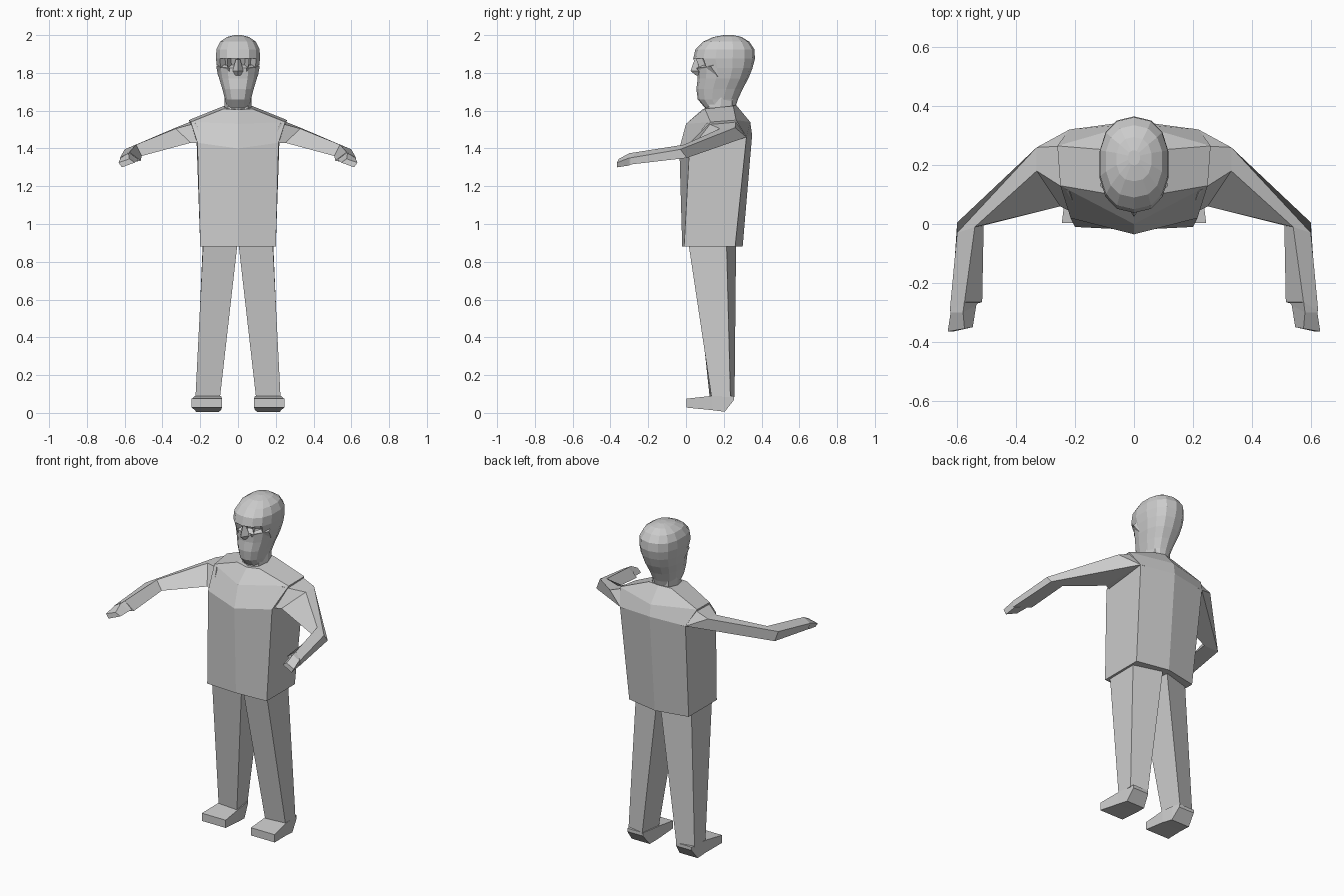
import bpy, bmesh
from math import sin, cos, pi, copysign


def make(name, rings, closed=True, mirror=True, caps=True):
    """Loft through rings of equal point count; optionally mirror across x = 0."""
    bm = bmesh.new()
    vs = [[bm.verts.new(p) for p in r] for r in rings]
    n = len(rings[0])
    for a, b in zip(vs, vs[1:]):
        for i in range(n if closed else n - 1):
            j = (i + 1) % n
            bm.faces.new((a[i], a[j], b[j], b[i]))
    if caps:
        bm.faces.new(vs[0][::-1])
        bm.faces.new(vs[-1])
    bmesh.ops.recalc_face_normals(bm, faces=bm.faces)
    me = bpy.data.meshes.new(name)
    bm.to_mesh(me)
    bm.free()
    ob = bpy.data.objects.new(name, me)
    bpy.context.collection.objects.link(ob)
    if mirror:
        ob.modifiers.new("mirror", 'MIRROR').use_clip = True
    return ob


# Torso: half sections from front centre round to back centre
make("torso", [
    [(0, -.02, .88), (.20, -.01, .88), (.20, .26, .88), (0, .30, .88)],
    [(0, -.035, 1.40), (.215, .02, 1.43), (.22, .32, 1.46), (0, .35, 1.47)],
    [(0, .0, 1.53), (.25, .13, 1.54), (.26, .265, 1.55), (0, .34, 1.54)],
    [(0, .085, 1.605), (.075, .10, 1.61), (.075, .25, 1.625), (0, .265, 1.63)],
], closed=False)

# Arms: top front, top back, bottom back, bottom front
make("arms", [
    [(.22, .11, 1.535), (.23, .265, 1.55), (.19, .325, 1.46), (.19, .03, 1.43)],
    [(.33, .18, 1.505), (.33, .26, 1.51), (.22, .32, 1.46), (.25, .06, 1.43)],
    [(.54, -.01, 1.42), (.60, -.03, 1.395), (.60, .005, 1.35), (.51, -.005, 1.36)],
    [(.575, -.265, 1.38), (.625, -.295, 1.35), (.62, -.295, 1.315), (.515, -.265, 1.335)],
])

# Hands
make("hands", [
    [(.575, -.26, 1.38), (.622, -.29, 1.35), (.615, -.29, 1.315), (.52, -.26, 1.335)],
    [(.58, -.30, 1.375), (.622, -.30, 1.35), (.615, -.30, 1.31), (.535, -.275, 1.335)],
    [(.575, -.355, 1.345), (.632, -.365, 1.325), (.615, -.365, 1.30), (.547, -.35, 1.325)],
])

# Trouser legs
make("legs", [
    [(.004, .04, .885), (.185, .015, .885), (.187, .215, .885), (.015, .265, .885)],
    [(.095, .125, .085), (.225, .135, .085), (.222, .235, .085), (.115, .257, .085)],
])

# Feet: lofted from toe to heel
make("feet", [
    [(x0, y, zb), (x1, y, zb), (x1, y, zt), (x0, y, zt)]
    for x0, x1, y, zb, zt in [(.085, .245, .003, .028, .075),
                              (.09, .228, .135, .015, .09),
                              (.10, .222, .205, .006, .09),
                              (.112, .216, .255, .07, .09)]
])


# Head: stacked oval sections
def oval(z, front, back, half, n=14, power=.85):
    def soft(v):
        return copysign(abs(v) ** power, v)
    mid, ry = (front + back) / 2, (back - front) / 2
    return [(half * soft(sin(t)), mid - ry * soft(cos(t)), z)
            for t in [2 * pi * i / n for i in range(n)]]


head = make("head", [oval(*s) for s in [
    (1.615, .10, .26, .06), (1.66, .062, .275, .07), (1.715, .055, .30, .085),
    (1.77, .062, .33, .102), (1.825, .06, .352, .113), (1.875, .038, .365, .119),
    (1.925, .05, .362, .117), (1.965, .09, .335, .097), (1.99, .145, .295, .06),
    (2.0, .20, .25, .02)]], mirror=False)

# Eye hollows: inset the faces either side of the nose bridge
bm = bmesh.new()
bm.from_mesh(head.data)
eyes = [f for f in bm.faces
        if 1.83 < f.calc_center_median().z < 1.87
        and f.calc_center_median().y < .12]
bmesh.ops.inset_individual(bm, faces=eyes, thickness=.006, depth=-.035)
bm.to_mesh(head.data)
bm.free()

# Nose wedge
make("nose", [
    [(0, .045, 1.87), (.012, .06, 1.87), (0, .09, 1.87)],
    [(0, .024, 1.81), (.03, .07, 1.81), (0, .10, 1.81)],
    [(0, .055, 1.785), (.02, .075, 1.785), (0, .10, 1.785)],
], closed=False)

# Cheek ridges below the eyes
make("cheeks", [
    [(.045, .055, 1.825), (.055, .09, 1.84), (.045, .09, 1.78)],
    [(.115, .13, 1.835), (.105, .17, 1.85), (.105, .17, 1.78)],
])

# Neck
make("neck", [oval(1.54, .085, .265, .072, 8), oval(1.67, .11, .265, .072, 8)],
     mirror=False)
